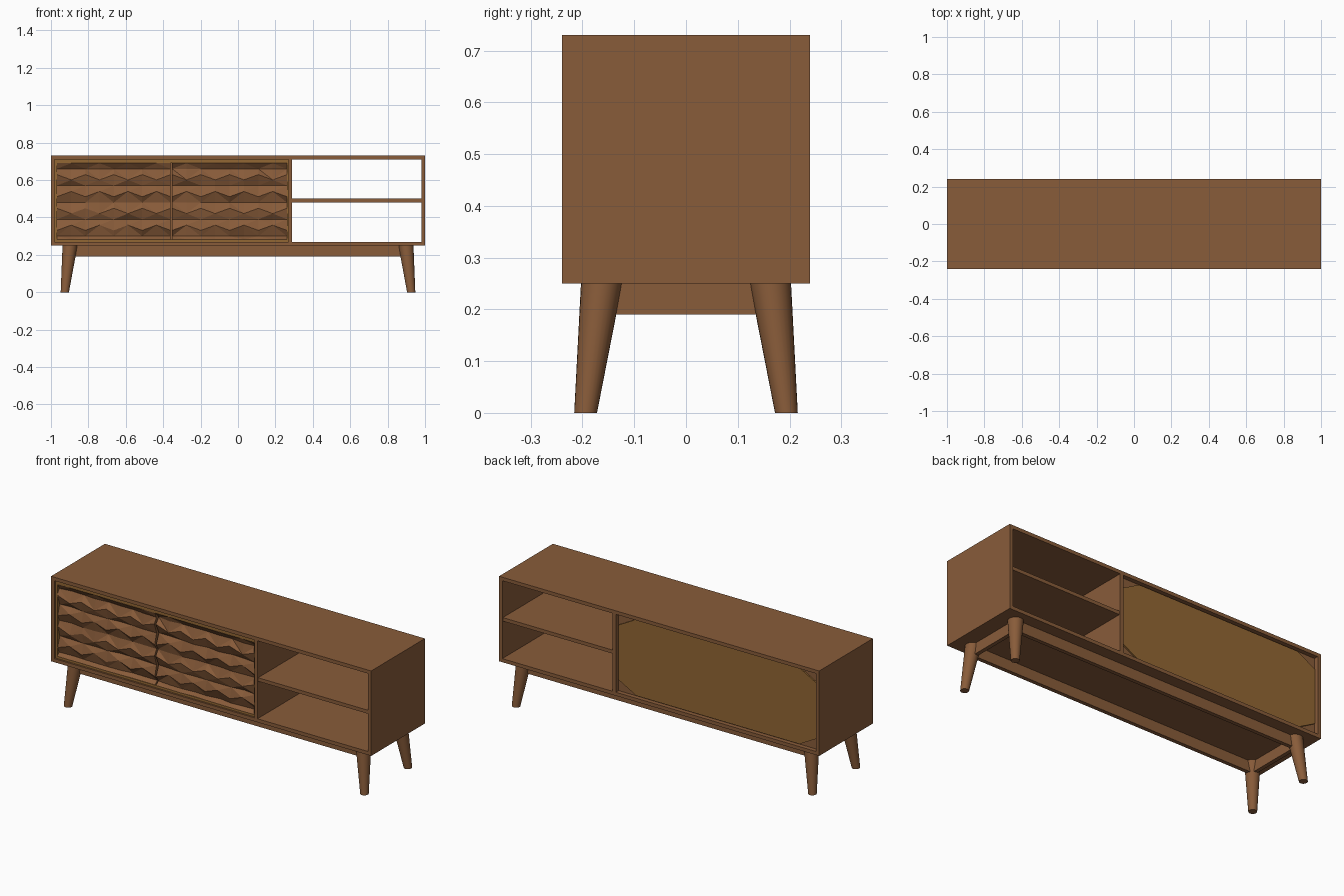
import bpy, bmesh, random
from mathutils import Vector

random.seed(4)
if "Cube" in bpy.data.objects:
    bpy.data.objects.remove(bpy.data.objects["Cube"])


def material(name, rgb):
    m = bpy.data.materials.new(name)
    m.use_nodes = True
    m.diffuse_color = (*rgb, 1)
    m.node_tree.nodes["Principled BSDF"].inputs["Base Color"].default_value = (*rgb, 1)
    return m


walnut = material("walnut brown", (0.25, 0.107, 0.042))
oak = material("golden brown", (0.29, 0.135, 0.033))


def finish(name, bm, mat):
    bmesh.ops.recalc_face_normals(bm, faces=bm.faces)
    mesh = bpy.data.meshes.new(name)
    bm.to_mesh(mesh)
    bm.free()
    mesh.materials.append(mat)
    ob = bpy.data.objects.new(name, mesh)
    bpy.context.collection.objects.link(ob)
    return ob


def box(name, x, y, z, mat=walnut):
    bm = bmesh.new()
    bmesh.ops.create_cube(bm, size=1)
    for v in bm.verts:
        v.co = [(lo + hi) / 2 + c * (hi - lo) for c, (lo, hi) in zip(v.co, (x, y, z))]
    return finish(name, bm, mat)


# Carcass
D = 0.24
depth = (-D, D)
box("top_board", (-1, 1), depth, (0.71, 0.73))
box("bottom_board", (-1, 1), depth, (0.25, 0.27))
box("right_side", (-1, -0.98), depth, (0.27, 0.71))
box("left_side", (0.98, 1), depth, (0.27, 0.71))
box("divider", (0.27, 0.29), depth, (0.27, 0.71))
box("shelf", (0.29, 0.98), (-0.235, 0.235), (0.48, 0.5))

# Golden frame lining the cupboard opening
fy = (-0.23, -0.2)
box("frame_top", (-0.98, 0.27), fy, (0.69, 0.71), oak)
box("frame_bottom", (-0.98, 0.27), fy, (0.27, 0.283), oak)
box("frame_right", (-0.98, -0.968), fy, (0.283, 0.69), oak)
box("frame_left", (0.262, 0.27), fy, (0.283, 0.69), oak)

# Back of the cupboard: brown board with a cut-corner golden panel
box("back_board", (-0.98, 0.27), (0.2, 0.215), (0.27, 0.71))
bm = bmesh.new()
x0, x1, z0, z1, cx, cz = -0.975, 0.265, 0.275, 0.705, 0.11, 0.06
outline = [(x0 + cx, z0), (x1 - cx, z0), (x1, z0 + cz), (x1, z1 - cz),
           (x1 - cx, z1), (x0 + cx, z1), (x0, z1 - cz), (x0, z0 + cz)]
face = bm.faces.new([bm.verts.new((x, 0.215, z)) for x, z in outline])
ext = bmesh.ops.extrude_face_region(bm, geom=[face])
bmesh.ops.translate(bm, vec=(0, 0.008, 0),
                    verts=[g for g in ext["geom"] if isinstance(g, bmesh.types.BMVert)])
finish("back_panel", bm, oak)


# Doors with carved rows of zigzag ridges in opposite phases
def door(name, xa, xb, cols=8, rows=10, back=-0.195):
    bm = bmesh.new()
    grid = []
    for i in range(rows + 1):
        line = []
        for c in range(cols + 1):
            z, y = 0.255 + 0.045 * i, -0.232
            if i % 2:
                y += 0.022 + random.uniform(-0.007, 0.007)
            else:
                z += 0.014 * (-1) ** (c + i // 2)
                y += random.uniform(0, 0.006)
            if i in (0, rows):
                z = 0.283 if i == 0 else 0.69
            line.append(bm.verts.new((xa + (xb - xa) * c / cols, y, z)))
        grid.append(line)
    for i in range(rows):
        for c in range(cols):
            a, b = grid[i][c], grid[i][c + 1]
            d, e = grid[i + 1][c], grid[i + 1][c + 1]
            if (c + i) % 2:
                bm.faces.new((a, b, e))
                bm.faces.new((a, e, d))
            else:
                bm.faces.new((a, b, d))
                bm.faces.new((b, e, d))
    # Close the slab by pulling its border back
    border = [e for e in bm.edges if e.is_boundary]
    ext = bmesh.ops.extrude_edge_only(bm, edges=border)["geom"]
    for v in ext:
        if isinstance(v, bmesh.types.BMVert):
            v.co.y = back
    bmesh.ops.holes_fill(bm, edges=[e for e in bm.edges if e.is_boundary])
    finish(name, bm, walnut)


door("right_door", -0.968, -0.36)
door("left_door", -0.352, 0.262)


# Splayed round legs
def leg(name, sx, sy):
    bm = bmesh.new()
    bmesh.ops.create_cone(bm, cap_ends=True, segments=24, radius1=0.022, radius2=0.04, depth=0.25)
    foot, head = Vector((sx * 0.926, sy * 0.194, 0)), Vector((sx * 0.898, sy * 0.163, 0.25))
    for v in bm.verts:
        base = foot if v.co.z < 0 else head
        v.co = base + Vector((v.co.x, v.co.y, 0))
    ob = finish(name, bm, walnut)
    bpy.ops.object.select_all(action="DESELECT")
    ob.select_set(True)
    bpy.context.view_layer.objects.active = ob
    bpy.ops.object.shade_smooth_by_angle()


for sx, side in ((1, "left"), (-1, "right")):
    for sy, end in ((-1, "front"), (1, "back")):
        leg(f"{end}_{side}_leg", sx, sy)

# Rails joining the legs
for s, end, side in ((-1, "front", "right"), (1, "back", "left")):
    box(end + "_rail", (-0.89, 0.89), (s * 0.163 - 0.011, s * 0.163 + 0.011), (0.19, 0.25))
    box(side + "_rail", (s * 0.898 - 0.011, s * 0.898 + 0.011), (-0.155, 0.155), (0.19, 0.25))
